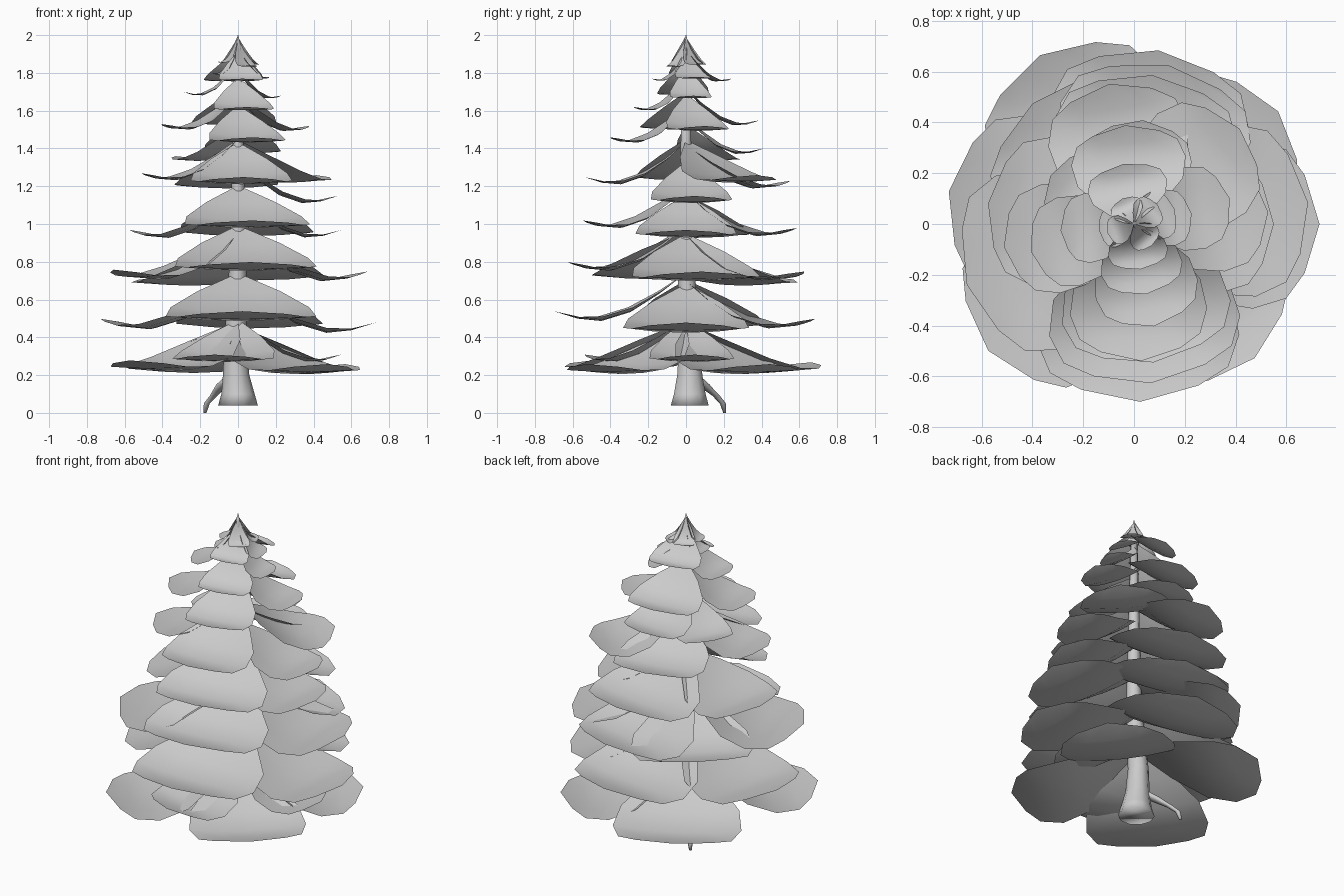
import bpy, bmesh, math
from mathutils import Vector, Matrix

cube = bpy.data.objects.get("Cube")
if cube:
    bpy.data.objects.remove(cube)

grey = bpy.data.materials.new("plain grey")
grey.use_nodes = True
shade = (0.6, 0.6, 0.6, 1)
grey.diffuse_color = shade
grey.node_tree.nodes["Principled BSDF"].inputs["Base Color"].default_value = shade


def finish(bm, name):
    mesh = bpy.data.meshes.new(name)
    bm.to_mesh(mesh)
    bm.free()
    mesh.materials.append(grey)
    mesh.shade_smooth()
    ob = bpy.data.objects.new(name, mesh)
    bpy.context.collection.objects.link(ob)
    return ob


def skin(bm, rows, closed=False):
    """Bridge equal rows of points with quads."""
    grid = [[bm.verts.new(p) for p in row] for row in rows]
    n = len(grid[0])
    for a, b in zip(grid, grid[1:]):
        for i in range(n if closed else n - 1):
            j = (i + 1) % n
            bm.faces.new((a[i], b[i], b[j], a[j]))
    return grid


# Bough outline: distance out, half width, drop from root (0) to tip (1), dip, side lift
OUTLINE = [(0.02, 0.06, 0, 0, 0), (0.2, 0.55, 0.45, 0.2, 0.3), (0.42, 0.92, 0.8, 0.7, 0.6),
           (0.64, 1, 0.95, 1, 0.6), (0.82, 0.88, 1, 0.65, 0.2), (0.92, 0.58, 1, 0.25, 0)]


def bough(name, angle, reach, tip, width):
    turn = math.radians(angle)
    rise = 0.12 + 0.1 * reach
    # sideways boughs are narrower than front and back ones
    half = width * reach * (0.8 + 0.2 * abs(math.sin(turn)))
    rows = []
    for t, w, drop, dip, lift in OUTLINE:
        z = tip + rise * (1 - drop) - 0.09 * reach * dip
        row = []
        for s in (-1, -0.5, 0, 0.5, 1):
            # pointed outer end, slightly cupped cross-section
            point = (1 - abs(s)) * (t > 0.9)
            out = (t + 0.08 * point) * reach
            cup = 0.06 * reach * lift * s * s + 0.02 * reach * point
            row.append(Vector((out, s * w * half, z + cup)))
        rows.append(row)
    bm = bmesh.new()
    skin(bm, rows)
    bm.transform(Matrix.Rotation(turn, 4, "Z"))
    return finish(bm, name)


# Each tier: half-width ratio, then boughs as (angle, reach, tip height)
TIERS = [
    (0.5, [(38, .72, .26), (119, .76, .27), (221, .76, .28), (-48, .71, .26),
           (-103, .55, .31), (5, .55, .31)]),
    (0.57, [(0, .73, .48), (82, .69, .5), (170, .74, .5), (-88, .7, .54)]),
    (0.6, [(7, .69, .75), (78, .64, .75), (130, .62, .72), (200, .7, .76), (-84, .63, .8)]),
    (0.61, [(0, .55, .97), (83, .59, .98), (172, .58, .97), (-82, .55, 1.02)]),
    (0.5, [(5, .53, 1.15), (42, .56, 1.26), (100, .56, 1.23), (190, .52, 1.27), (-87, .54, 1.25)]),
    (0.5, [(15, .39, 1.52), (85, .41, 1.4), (150, .38, 1.36), (195, .42, 1.53), (-79, .41, 1.46)]),
    (0.58, [(10, .23, 1.68), (95, .39, 1.55), (185, .29, 1.7), (-80, .28, 1.62)]),
    (0.66, [(20, .17, 1.78), (100, .24, 1.77), (190, .14, 1.8), (-82, .18, 1.77)]),
    (0.6, [(40, .12, 1.85), (115, .11, 1.85), (200, .11, 1.86), (-50, .11, 1.84)]),
]
for level, (width, boughs) in enumerate(TIERS, 1):
    for k, (angle, reach, tip) in enumerate(boughs, 1):
        bough(f"bough_tier{level}_{k}", angle, reach, tip, width)


def tube(name, path, sides=10):
    """Tapered round tube through (x, y, z, radius) rings, level cut."""
    bm = bmesh.new()
    rows = []
    for x, y, z, r in path:
        turns = [math.tau * i / sides for i in range(sides)]
        rows.append([(x + r * math.cos(a), y + r * math.sin(a), z) for a in turns])
    grid = skin(bm, rows, True)
    bm.faces.new(grid[0])
    bm.faces.new(grid[-1])
    bmesh.ops.recalc_face_normals(bm, faces=bm.faces)
    return finish(bm, name)


# Trunk, pointed leader and the side root
tube("trunk", [(0, .02, .04, .105), (0, .02, .1, .088), (-.01, .02, .2, .07), (-.015, .02, .35, .06),
               (0, 0, .8, .045), (0, 0, 1.4, .03), (0, 0, 1.86, .02)])
tube("leader", [(0, 0, 1.84, .03), (0, 0, 1.9, .024), (0, 0, 1.95, .013), (0, 0, 2, .002)])
tube("side_root", [(-.175, .205, 0, .008), (-.165, .195, .05, .016), (-.13, .16, .09, .02),
                   (-.11, .13, .115, .025), (-.08, .09, .15, .035), (-.03, .04, .2, .03)], 8)
